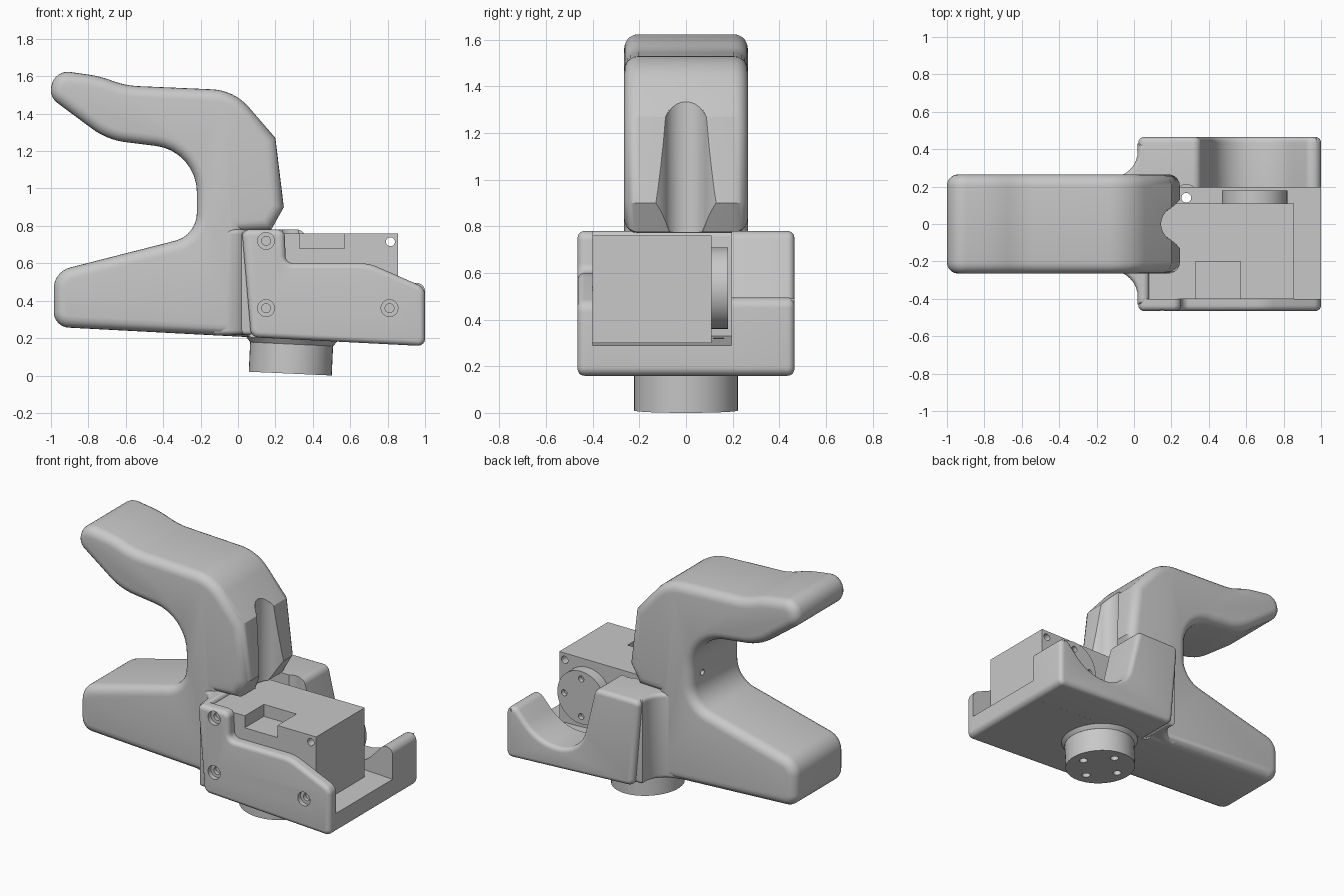
import bpy, bmesh, math
from mathutils import Vector, Matrix

cube = bpy.data.objects.get("Cube")
if cube:
    bpy.data.objects.remove(cube, do_unlink=True)

grey = bpy.data.materials.new("plain grey")
grey.use_nodes = True
grey.diffuse_color = (0.58, 0.58, 0.58, 1)
grey.node_tree.nodes["Principled BSDF"].inputs["Base Color"].default_value = (0.58, 0.58, 0.58, 1)


def rounded(points, steps=8):
    """Polygon of (a, b, t); corners with t are replaced by arcs starting t away."""
    out = []
    for i, p in enumerate(points):
        c = Vector(p[:2])
        t = p[2] if len(p) > 2 else 0
        if not t:
            out.append(c)
            continue
        u = (Vector(points[i - 1][:2]) - c).normalized()
        v = (Vector(points[(i + 1) % len(points)][:2]) - c).normalized()
        w = math.sin(u.angle(v) / 2)
        for k in range(steps + 1):
            s = k / steps
            a, b, d = (1 - s) ** 2, 2 * w * s * (1 - s), s * s
            out.append((a * (c + u * t) + b * c + d * (c + v * t)) / (a + b + d))
    return out


def finish(name, bm):
    bmesh.ops.recalc_face_normals(bm, faces=bm.faces)
    mesh = bpy.data.meshes.new(name)
    bm.to_mesh(mesh)
    bm.free()
    mesh.materials.append(grey)
    ob = bpy.data.objects.new(name, mesh)
    bpy.context.collection.objects.link(ob)
    return ob


def prism(name, points, axis, lo, hi, bevel=0, rims="both"):
    """Extrude a profile along Y or Z and round the chosen end rims."""
    bm = bmesh.new()
    put = (lambda p, h: (p.x, h, p.y)) if axis == "Y" else (lambda p, h: (p.x, p.y, h))
    pts = rounded(points)
    low = [bm.verts.new(put(p, lo)) for p in pts]
    high = [bm.verts.new(put(p, hi)) for p in pts]
    caps = {"lo": bm.faces.new(low), "hi": bm.faces.new(high)}
    n = len(pts)
    for i in range(n):
        j = (i + 1) % n
        bm.faces.new((low[i], low[j], high[j], high[i]))
    bmesh.ops.recalc_face_normals(bm, faces=bm.faces)
    if bevel:
        edges = [e for k, f in caps.items() if rims in ("both", k) for e in f.edges]
        bmesh.ops.bevel(bm, geom=edges, offset=bevel, segments=5, profile=0.5,
                        affect="EDGES", clamp_overlap=False)
    return finish(name, bm)


def rod(name, centre, radius, depth, axis="Z", tilt=0, top=None):
    turn = {"X": Matrix.Rotation(math.pi / 2, 4, "Y"),
            "Y": Matrix.Rotation(math.pi / 2, 4, "X"), "Z": Matrix.Rotation(tilt, 4, "Y")}
    bm = bmesh.new()
    bmesh.ops.create_cone(bm, cap_ends=True, segments=48, radius1=radius, radius2=top or radius,
                          depth=depth, matrix=Matrix.Translation(centre) @ turn[axis])
    return finish(name, bm)


def box(name, x, y, z):
    return prism(name, [(x[0], y[0]), (x[1], y[0]), (x[1], y[1]), (x[0], y[1])], "Z", *z)


def cut(ob, *cutters):
    for c in cutters:
        c.hide_render = True
        mod = ob.modifiers.new("cut", "BOOLEAN")
        mod.operation, mod.solver, mod.object = "DIFFERENCE", "EXACT", c
        with bpy.context.temp_override(object=ob, active_object=ob):
            bpy.ops.object.modifier_apply(modifier=mod.name)
        bpy.data.objects.remove(c, do_unlink=True)


# Hooked handle with its lower prong
handle = prism("handle", [
    (-0.985, 0.26, 0.08), (0.06, 0.205), (0.03, 0.77), (0.175, 0.775), (0.245, 0.9), (0.2, 1.27),
    (-0.02, 1.525, 0.12), (-0.6, 1.55, 0.07), (-0.74, 1.6, 0.06), (-0.98, 1.635, 0.085),
    (-1.01, 1.49, 0.055), (-0.7, 1.26, 0.1), (-0.22, 1.2, 0.22), (-0.22, 0.75, 0.12),
    (-0.985, 0.555, 0.09)], "Y", -0.265, 0.265, 0.06)

# Vertical finger groove with softened lips, and a small bore in the neck
cut(handle,
    prism("groove", [(0.28, -0.19), (0.235, -0.1, 0.07), (0.145, -0.06, 0.059),
                     (0.145, 0.06, 0.059), (0.235, 0.1, 0.07), (0.28, 0.19)], "Z", 0.7, 1.5),
    rod("bore", (-0.2, 0.14, 0.92), 0.018, 0.16, "X"))

# Rear wall of the cradle, flaring out from the handle
side = [(-0.13, 0.25), (0.02, 0.25, 0.14), (0.02, 0.43), (0.08, 0.43)]
flare = side + [(p[0], -p[1], *p[2:]) for p in reversed(side)]
prism("cradle_end_wall", flare, "Z", 0.217, 0.78, 0.025)

# Cradle floor
floor = prism("cradle_floor", [(0.06, 0.205), (1.0, 0.157, 0.04), (1.0, 0.29), (0.06, 0.33)],
              "Y", -0.4, 0.195)

# Front plate with recessed screw holes
plate = prism("front_plate", [
    (0.02, 0.78, 0.04), (0.25, 0.78, 0.04), (0.255, 0.6, 0.04), (0.7, 0.6, 0.05),
    (1.0, 0.47, 0.04), (1.0, 0.157, 0.04), (0.07, 0.205, 0.04)], "Y", -0.465, -0.4, 0.03, "lo")
for x, z in ((0.15, 0.72), (0.15, 0.36), (0.81, 0.36)):
    cut(plate, rod("recess", (x, -0.465, z), 0.045, 0.06, "Y"))
    cut(plate, rod("screw_hole", (x, -0.425, z), 0.024, 0.03, "Y"))

# Back wall with the scooped opening
back = prism("back_wall", [
    (0.02, 0.78, 0.04), (0.35, 0.78, 0.035), (0.46, 0.32, 0.16), (0.77, 0.32, 0.13),
    (0.94, 0.505, 0.035), (1.0, 0.48, 0.03), (1.0, 0.157, 0.04), (0.07, 0.205, 0.04)],
    "Y", 0.195, 0.465, 0.03, "hi")
cut(back, rod("bolt_clearance", (0.28, 0.14, 0.65), 0.07, 0.64))

# Motor block with its cable notch and mounting holes
motor = box("motor_block", (0.08, 0.855), (-0.4, 0.11), (0.3, 0.76))
cut(motor, box("cable_notch", (0.33, 0.57), (-0.45, -0.2), (0.68, 0.9)),
    rod("mount_hole", (0.815, -0.14, 0.715), 0.024, 0.8, "Y"))

# Output disc with four bolt holes
disc = rod("output_disc", (0.645, 0.14, 0.535), 0.175, 0.08, "Y")
for k in range(4):
    a = math.pi / 2 * k
    cut(disc, rod("disc_hole", (0.645 + 0.125 * math.cos(a), 0.18, 0.535 + 0.125 * math.sin(a)),
                  0.02, 0.06, "Y"))

# Slightly tilted mounting stub, its flared collar and bolt holes
tilt = math.radians(2.6)
stub = rod("mounting_stub", (0.284, 0, 0.11), 0.222, 0.2, "Z", tilt)
collar = rod("stub_collar", (0.288, 0, 0.185), 0.222, 0.035, "Z", tilt, 0.25)
for x, y in ((0.14, 0), (-0.14, 0), (0, 0.14), (0, -0.14)):
    cut(stub, rod("bolt_hole", (0.28 + x, y, 0.1), 0.026, 0.5))
for part in (floor, collar):
    cut(part, rod("bolt_hole", (0.28, 0.14, 0.2), 0.026, 0.5))

# Smooth shading with crisp edges
for ob in bpy.context.view_layer.objects:
    ob.select_set(ob.type == "MESH" and grey.name in ob.data.materials)
bpy.context.view_layer.objects.active = handle
bpy.ops.object.shade_smooth_by_angle(angle=math.radians(32))
